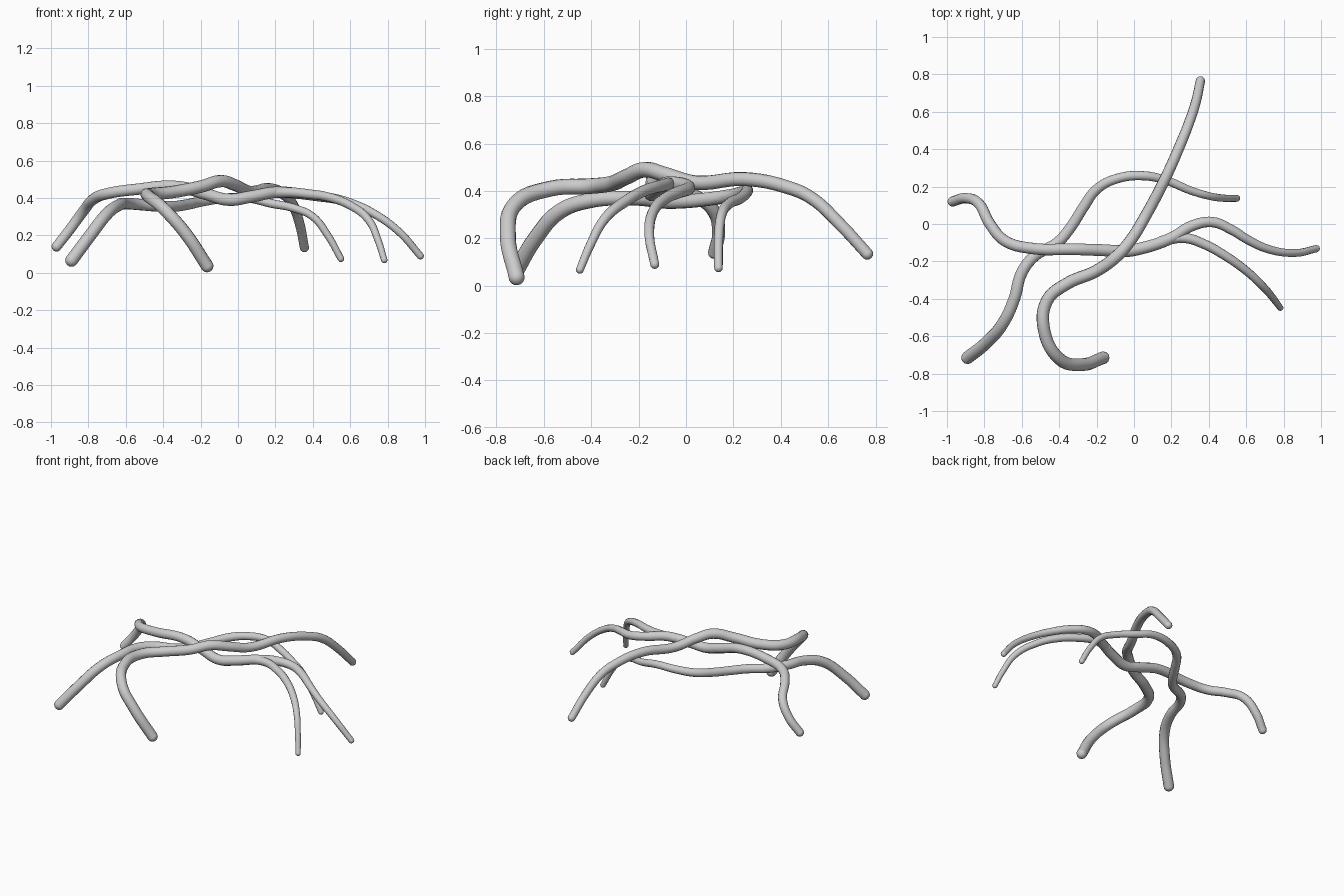
import bpy
import bmesh
from mathutils import Vector

cube = bpy.data.objects.get("Cube")
if cube:
    bpy.data.objects.remove(cube, do_unlink=True)

# One plain grey for every root
grey = bpy.data.materials.new("light_grey")
grey.use_nodes = True
colour = (.6, .6, .6, 1)
grey.diffuse_color = colour
grey.node_tree.nodes["Principled BSDF"].inputs["Base Color"].default_value = colour


def link_mesh(name, mesh):
    obj = bpy.data.objects.new(name, mesh)
    bpy.context.collection.objects.link(obj)
    mesh.materials.clear()
    mesh.materials.append(grey)
    for face in mesh.polygons:
        face.use_smooth = True
    return obj


def root(name, points, start, middle, end):
    """Smooth tube through the points, tapering from the middle to both rounded tips."""
    curve = bpy.data.curves.new(name + "_path", "CURVE")
    curve.dimensions = "3D"
    curve.bevel_depth = 1
    curve.bevel_resolution = 4
    curve.resolution_u = 6
    spline = curve.splines.new("BEZIER")
    spline.bezier_points.add(len(points) - 1)
    last = len(points) - 1
    for i, (knot, place) in enumerate(zip(spline.bezier_points, points)):
        knot.co = place
        knot.handle_left_type = knot.handle_right_type = "AUTO"
        t = 2 * i / last
        knot.radius = start + (middle - start) * t if t < 1 else middle + (end - middle) * (t - 1)

    # Turn the swept path into a mesh
    path = bpy.data.objects.new(name + "_path", curve)
    bpy.context.collection.objects.link(path)
    graph = bpy.context.evaluated_depsgraph_get()
    mesh = bpy.data.meshes.new_from_object(path.evaluated_get(graph))
    bpy.data.objects.remove(path, do_unlink=True)

    # Rounded tips
    bm = bmesh.new()
    bm.from_mesh(mesh)
    for place, radius in ((points[0], start), (points[-1], end)):
        ball = bmesh.ops.create_uvsphere(bm, u_segments=12, v_segments=8, radius=radius)
        bmesh.ops.translate(bm, verts=ball["verts"], vec=Vector(place))
    bm.to_mesh(mesh)
    bm.free()
    mesh.name = name
    return link_mesh(name, mesh)


# Long root crossing over the others from back to front
root("crossing_root", [
    (.355, .765, .135), (.33, .65, .26), (.29, .53, .37), (.25, .43, .415),
    (.17, .25, .45), (.06, .04, .435), (-.02, -.09, .47), (-.09, -.17, .49),
    (-.2, -.25, .46), (-.36, -.32, .43), (-.465, -.41, .42), (-.48, -.57, .41),
    (-.4, -.72, .345), (-.28, -.752, .21), (-.165, -.715, .036),
], .025, .033, .034)

# Side to side root, continuing into the upper fork
root("main_root", [
    (-.97, .12, .14), (-.9, .138, .23), (-.83, .11, .325), (-.77, 0, .395),
    (-.69, -.09, .425), (-.55, -.13, .445), (-.32, -.135, .46), (-.17, -.14, .42),
    (-.05, -.145, .39), (.06, -.125, .405), (.2, -.075, .43), (.31, -.01, .425),
    (.42, .01, .41), (.52, -.03, .395), (.61, -.085, .37), (.72, -.135, .32),
    (.86, -.155, .22), (.975, -.132, .09),
], .027, .034, .019)

# Lower fork splitting from the main root
root("fork_root", [
    (.15, -.09, .425), (.27, -.075, .43), (.38, -.11, .42), (.48, -.165, .405),
    (.6, -.25, .36), (.7, -.345, .28), (.75, -.405, .17), (.782, -.448, .068),
], .028, .024, .017)

# Curved root passing under the main root
root("under_root", [
    (-.89, -.715, .066), (-.79, -.635, .2), (-.7, -.53, .315), (-.64, -.4, .36),
    (-.6, -.26, .37), (-.53, -.17, .365), (-.41, -.1, .355), (-.34, -.02, .355),
    (-.27, .09, .365), (-.2, .185, .38), (-.1, .24, .395), (.05, .258, .4),
    (.18, .23, .37), (.3, .18, .345), (.4, .15, .3), (.48, .138, .2),
    (.55, .137, .075),
], .034, .029, .018)
